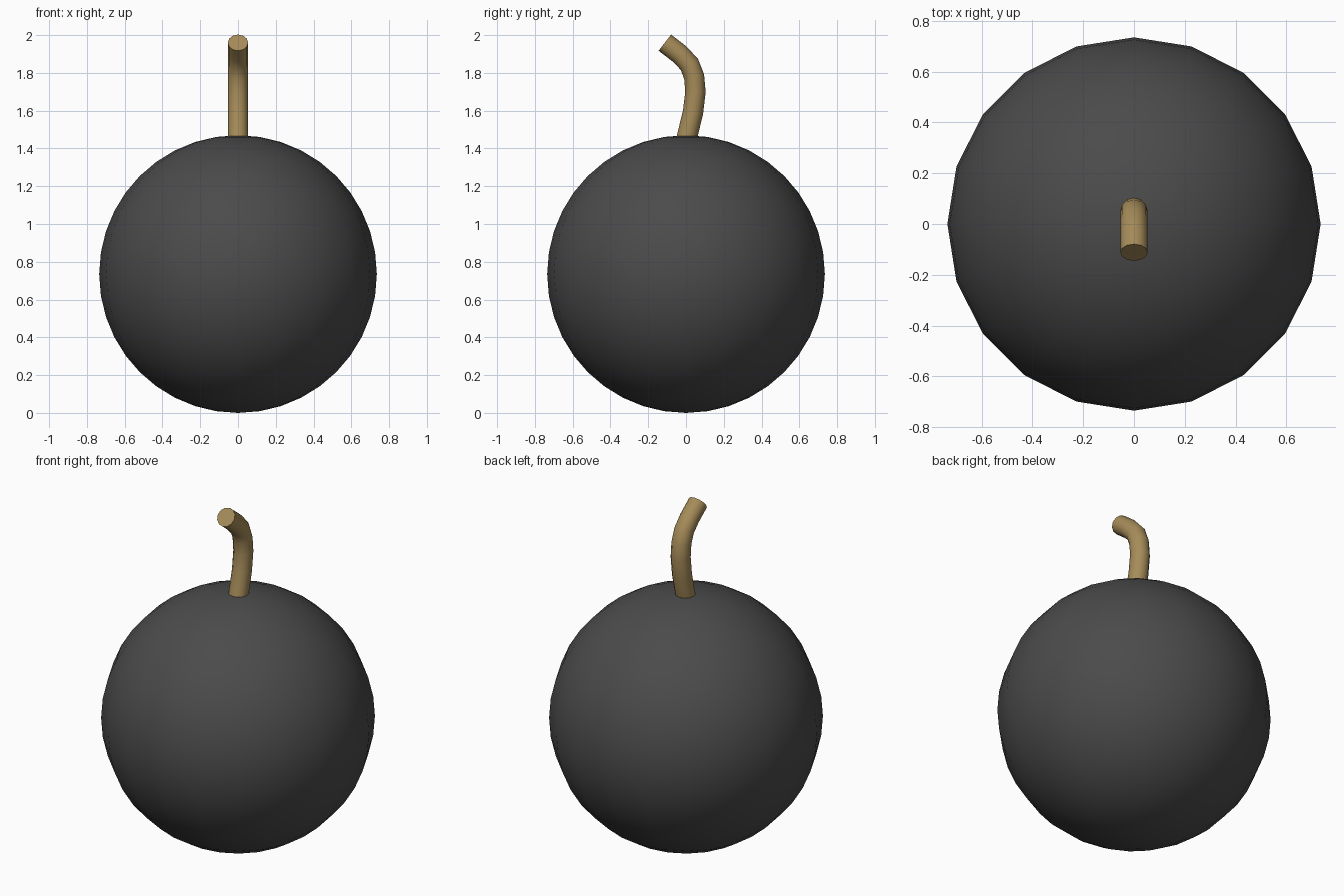
import bpy
import math

if "Cube" in bpy.data.objects:
    bpy.data.objects.remove(bpy.data.objects["Cube"])


def material(name, rgb):
    m = bpy.data.materials.new(name)
    m.diffuse_color = (*rgb, 1.0)
    m.use_nodes = True
    m.node_tree.nodes["Principled BSDF"].inputs["Base Color"].default_value = m.diffuse_color
    return m


def select_only(ob):
    bpy.ops.object.select_all(action='DESELECT')
    ob.select_set(True)
    bpy.context.view_layer.objects.active = ob


# Round body resting on the ground
R = 0.735
bpy.ops.mesh.primitive_uv_sphere_add(segments=20, ring_count=20, radius=R,
                                     location=(0, 0, R))
body = bpy.context.object
body.name = "round_body"
body.data.materials.append(material("charcoal", (0.07, 0.07, 0.07)))
bpy.ops.object.shade_smooth()

# Bent stem: a round tube swept along a short path in the YZ plane
path = [(-0.01, 1.40), (0.01, 1.48), (0.037, 1.59), (0.050, 1.70),
        (0.043, 1.78), (0.018, 1.845), (-0.034, 1.90), (-0.112, 1.960)]
curve = bpy.data.curves.new("stem", 'CURVE')
curve.dimensions = '3D'
curve.bevel_depth = 0.054
curve.bevel_resolution = 4
curve.use_fill_caps = True
spline = curve.splines.new('POLY')
spline.points.add(len(path) - 1)
for p, (y, z) in zip(spline.points, path):
    p.co = (0, y, z, 1)
stem = bpy.data.objects.new("stem", curve)
bpy.context.collection.objects.link(stem)
select_only(stem)
bpy.ops.object.convert(target='MESH')
stem = bpy.context.object
stem.name = "stem"

# Weld the end caps so the tube is one closed piece
select_only(stem)
bpy.ops.object.mode_set(mode='EDIT')
bpy.ops.mesh.select_all(action='SELECT')
bpy.ops.mesh.remove_doubles(threshold=0.0001)
bpy.ops.mesh.normals_make_consistent(inside=False)
bpy.ops.object.mode_set(mode='OBJECT')
stem.data.materials.clear()
stem.data.materials.append(material("tan_cord", (0.38, 0.26, 0.10)))
bpy.ops.object.shade_smooth_by_angle(angle=math.radians(40))
